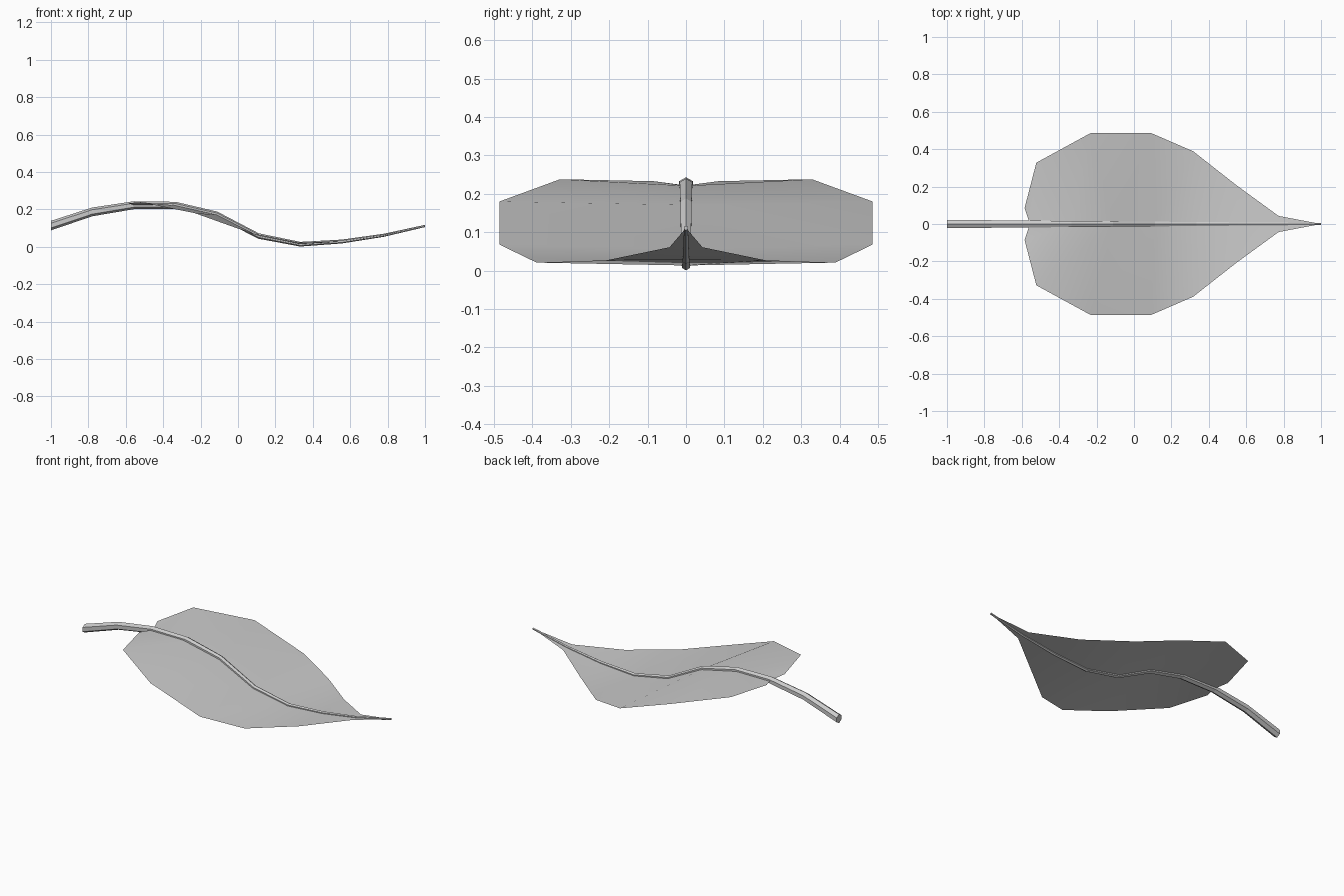
import bpy, bmesh, math

if "Cube" in bpy.data.objects:
    bpy.data.objects.remove(bpy.data.objects["Cube"])

# Shared midrib curve: (x, z)
rib = [(-1, .113), (-.78, .186), (-.556, .222), (-.333, .221), (-.111, .171),
       (.111, .057), (.333, .0135), (.556, .028), (.778, .061), (1, .111)]


def finish(name, bm, smooth):
    me = bpy.data.meshes.new(name)
    bm.to_mesh(me)
    bm.free()
    ob = bpy.data.objects.new(name, me)
    bpy.context.collection.objects.link(ob)
    for p in me.polygons:
        p.use_smooth = smooth
    return ob


# Stem: six-sided tapering tube along the midrib
bm = bmesh.new()
rings = []
for i, (x, z) in enumerate(rib):
    r = .0255 + (.006 - .0255) * i / 9
    rings.append([bm.verts.new((x, r * math.sin(k * math.pi / 3),
                                z + r * math.cos(k * math.pi / 3)))
                  for k in range(6)])
for a, b in zip(rings, rings[1:]):
    for k in range(6):
        n = (k + 1) % 6
        bm.faces.new((a[k], a[n], b[n], b[k]))
bm.faces.new(rings[0])
bm.faces.new(rings[-1])
bmesh.ops.recalc_face_normals(bm, faces=bm.faces)
finish("stem", bm, False)

# Leaf blade: outline swept back from the midrib, both halves as one thin sheet
edge = [(-.585, .085, .233), (-.522, .328, .238), (-.232, .486, .180),
        (.092, .486, .068), (.316, .389, .021), (.548, .207, .027),
        (.773, .043, .061)]
bm = bmesh.new()
rows = []
for (cx, cz), (x, y, z) in zip(rib[2:9], edge):
    rows.append([bm.verts.new(p) for p in ((x, -y, z), (cx, 0, cz), (x, y, z))])
tip = bm.verts.new((1, 0, .111))
for a, b in zip(rows, rows[1:]):
    for k in range(2):
        bm.faces.new((a[k], b[k], b[k + 1], a[k + 1]))
for k in range(2):
    bm.faces.new((rows[-1][k], tip, rows[-1][k + 1]))
finish("leaf_blade", bm, True)
